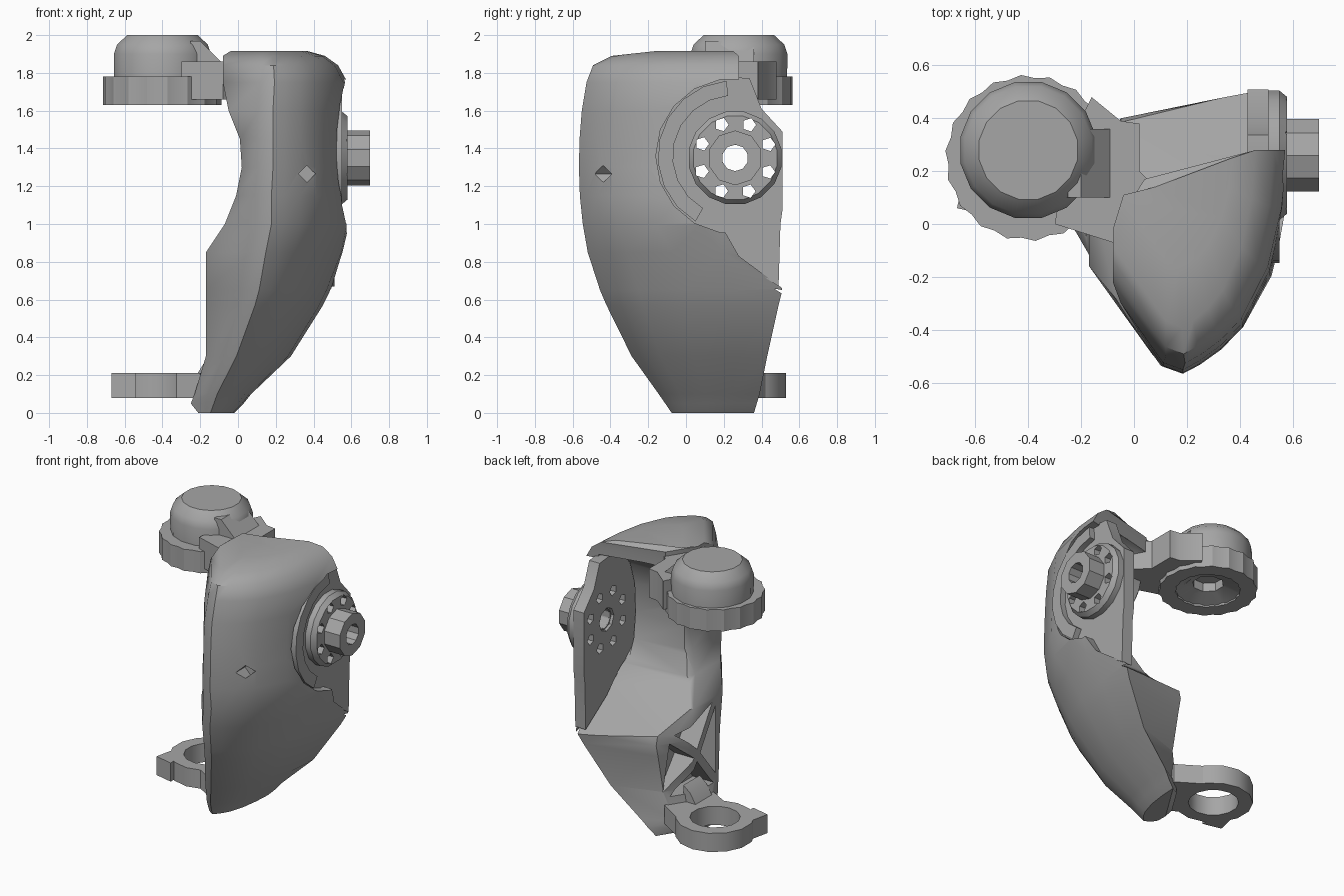
import bpy, bmesh, math
from mathutils import Vector

default = bpy.data.objects.get("Cube")
if default:
    bpy.data.objects.remove(default, do_unlink=True)

grey = bpy.data.materials.new("plain_grey")
grey.use_nodes = True
COLOR = (0.38, 0.38, 0.38, 1)
grey.diffuse_color = COLOR
grey.node_tree.nodes["Principled BSDF"].inputs["Base Color"].default_value = COLOR


def finish(name, bm):
    bmesh.ops.recalc_face_normals(bm, faces=bm.faces)
    mesh = bpy.data.meshes.new(name)
    bm.to_mesh(mesh)
    bm.free()
    mesh.materials.append(grey)
    obj = bpy.data.objects.new(name, mesh)
    bpy.context.collection.objects.link(obj)
    return obj


def place(axis, u, v, h):
    return Vector({"x": (h, u, v), "y": (u, h, v), "z": (u, v, h)}[axis])


def loft(name, sections):
    """Closed cross-sections of equal length, capped at both ends."""
    bm = bmesh.new()
    rings = [[bm.verts.new(p) for p in section] for section in sections]
    n = len(rings[0])
    for low, high in zip(rings, rings[1:]):
        for i in range(n):
            j = (i + 1) % n
            bm.faces.new((low[i], low[j], high[j], high[i]))
    bm.faces.new(rings[0])
    bm.faces.new(rings[-1])
    return finish(name, bm)


def prism(name, points, axis, low, high):
    return loft(name, [[place(axis, u, v, h) for u, v in points] for h in (low, high)])


def circle(u, v, r, count, start=0.0, sweep=360.0, closed=True):
    steps = count if closed else count - 1
    angles = [math.radians(start + sweep * i / steps) for i in range(count)]
    return [(u + r * math.cos(a), v + r * math.sin(a)) for a in angles]


def lathe(name, profile, center, axis, sides, ripple=0.0):
    """Revolve a closed (radius, height) profile around an axis."""
    bm = bmesh.new()
    u, v = center
    rings = []
    for i in range(sides):
        a = math.tau * (i + 0.5) / sides
        k = 1 + ripple * (i % 2)
        rings.append([bm.verts.new(place(axis, u + r * k * math.cos(a), v + r * k * math.sin(a), h))
                      for r, h in profile])
    n = len(profile)
    for i in range(sides):
        a, b = rings[i], rings[(i + 1) % sides]
        for j in range(n):
            k = (j + 1) % n
            bm.faces.new((a[j], b[j], b[k], a[k]))
    bmesh.ops.remove_doubles(bm, verts=bm.verts, dist=0.0001)
    return finish(name, bm)


def cut(obj, *cutters):
    for cutter in cutters:
        cutter.hide_render = True
        mod = obj.modifiers.new("cut", "BOOLEAN")
        mod.operation, mod.solver, mod.object = "DIFFERENCE", "EXACT", cutter
    graph = bpy.context.evaluated_depsgraph_get()
    mesh = bpy.data.meshes.new_from_object(obj.evaluated_get(graph))
    obj.modifiers.clear()
    obj.data = mesh
    for cutter in cutters:
        bpy.data.objects.remove(cutter, do_unlink=True)


# Shell levels: height, left x, ridge x, ridge y, right x, back y
LEVELS = [
    (0, -.21, -.16, -.08, -.02, .36),
    (.05, -.25, -.145, -.115, .03, .375),
    (.1, -.23, -.13, -.15, .07, .39),
    (.3, -.17, -.04, -.295, .28, .43),
    (.57, -.17, .05, -.43, .45, .49),
    (.65, -.17, .07, -.465, .49, .51),
    (.85, -.17, .1, -.53, .57, .46),
    (1, -.07, .13, -.555, .6, .3),
    (1.15, -.01, .13, -.57, .6, .24),
    (1.3, .02, .14, -.575, .59, .25),
    (1.45, .01, .14, -.572, .59, .27),
    (1.6, -.05, .14, -.56, .59, .28),
    (1.75, -.08, .15, -.535, .58, .28),
    (1.84, -.08, .15, -.5, .53, .28),
    (1.89, -.08, .15, -.4, .46, .28),
    (1.915, -.04, .15, -.17, .37, .25),
]
BULGE = [(.1, .01), (.24, .05), (.42, .12), (.6, .22), (.83, .46), (.95, .73), (1, 1)]
SLOPE = 1.37


def shell_section(z, xl, rx, ry, xr, yb):
    left_y = ry + (rx - xl) * SLOPE
    points = [(xl + .12, yb - .11), (xl, max(yb - .3, left_y + .02)), (xl, left_y), (rx - .03, ry + .035)]
    points += [(rx + u * (xr - rx), ry + v * (yb - ry)) for u, v in BULGE]
    return [(x, y, z) for x, y in points]


def lattice_holes():
    """Four triangles between the diagonals of the side panel."""
    corners = [Vector(p) for p in ((-.1, .24), (.34, .24), (.34, .7), (-.1, .86))]
    middle = sum(corners, Vector((0, 0))) / 4
    holes = []
    for i, a in enumerate(corners):
        triangle = (a, corners[(i + 1) % 4], middle)
        center = sum(triangle, Vector((0, 0))) / 3
        holes.append(prism("hole", [center.lerp(p, .76) for p in triangle], "x", -.4, -.02))
    return holes


# Curved shell, hollowed from the back above a sloping floor
shell = loft("curved_shell", [shell_section(*level) for level in LEVELS])
JOINT = (.26, 1.35)
hollow = [(1.4, .1), (.51, .63), (.4, .7), (.18, .85), (.06, .97), (-.01, 1.12), (-.03, 1.3),
          (-.02, 1.5), (.03, 1.66), (.12, 1.77), (.2, 1.79), (1.4, 1.79)]
cut(shell,
    prism("hollow", hollow, "x", -1, .49),
    prism("joint_recess", circle(.25, 1.36, .41, 18), "x", .41, .9),
    prism("back_notch", [(.1, 1.1), (.2, .97), (.28, .83), (.51, .66), (.8, .6), (.8, 1.4)], "x", .38, .9),
    prism("diamond_dent", circle(.365, 1.265, .045, 4), "y", -.7, -.38),
    *lattice_holes())

# Joint: backing plate, partial collar, pierced disc and hollow hub
plate_outline = circle(.25, 1.36, .42, 13, 78, 172, closed=False)
plate_outline += [(.26, .82), (.49, .67), (.5, 1), (.51, 1.07), (.51, 1.49), (.4, 1.61)]
plate = prism("joint_plate", plate_outline, "x", .43, .51)
disc = lathe("joint_disc", [(.07, .46), (.25, .46), (.25, .55), (.225, .58), (.07, .58)], JOINT, "x", 16)


def joint_holes():
    spots = circle(*JOINT, .19, 8, 22)
    return [prism("hole", circle(u, v, .037, 5), "x", .3, .9) for u, v in spots]


cut(plate, prism("bore", circle(*JOINT, .08, 8), "x", .3, .9), *joint_holes())
cut(disc, *joint_holes())
collar = circle(.25, 1.36, .4, 9, 95, 145, closed=False)
collar += reversed(circle(.25, 1.36, .32, 9, 95, 145, closed=False))
prism("joint_collar", collar, "x", .5, .55)
lathe("joint_hub", [(.07, .45), (.145, .45), (.145, .7), (.07, .7)], JOINT, "x", 10)

# Upper cap: ribbed rim, dome with a slanted shoulder, and the neck to the shell
lathe("cap_rim", [(.2, 1.63), (.303, 1.63), (.303, 1.78), (.2, 1.78)], (-.4, .25), "z", 36, .04)
lathe("cap_dome", [(0, 1.74), (.26, 1.74), (.262, 1.9), (.245, 1.95), (.19, 2), (0, 2)], (-.4, .28), "z", 16)
lathe("cap_socket", [(.1, 1.68), (.22, 1.64), (.22, 1.75), (.1, 1.75)], (-.4, .25), "z", 8)
shoulder = [(-.25, 1.97), (-.2, 1.97), (-.14, 1.91), (-.07, 1.84), (-.3, 1.78)]
prism("cap_shoulder", shoulder, "y", .1, .36)
neck = [(-.3, .0), (-.08, -.07), (.12, .1), (.02, .2), (.02, .38), (-.05, .39), (-.16, .48), (-.25, .3)]
prism("cap_neck", neck, "z", 1.66, 1.86)

# Lower ring with its arm and tab
lathe("lower_ring", [(.16, .08), (.25, .08), (.25, .21), (.16, .21)], (-.42, .28), "z", 14)
arm = [(-.34, .06), (-.2, -.02), (-.06, .2), (-.06, .32), (-.28, .46), (-.23, .28)]
prism("ring_arm", arm, "z", .08, .21)
prism("ring_gusset", [(-.22, .2), (-.12, .2), (-.12, .32), (-.17, .28)], "y", .02, .2)
prism("ring_tab", [(-.67, .06), (-.54, .03), (-.54, .15), (-.64, .2)], "z", .08, .21)


# Smooth rounded surfaces, keep edges sharp
def smooth(objects, degrees):
    bpy.ops.object.select_all(action="DESELECT")
    for obj in objects:
        obj.select_set(True)
        bpy.context.view_layer.objects.active = obj
    bpy.ops.object.shade_smooth_by_angle(angle=math.radians(degrees))


parts = [o for o in bpy.context.collection.objects if o.type == "MESH" and grey.name in o.data.materials]
smooth([o for o in parts if o != shell], 32)
smooth([shell], 40)
